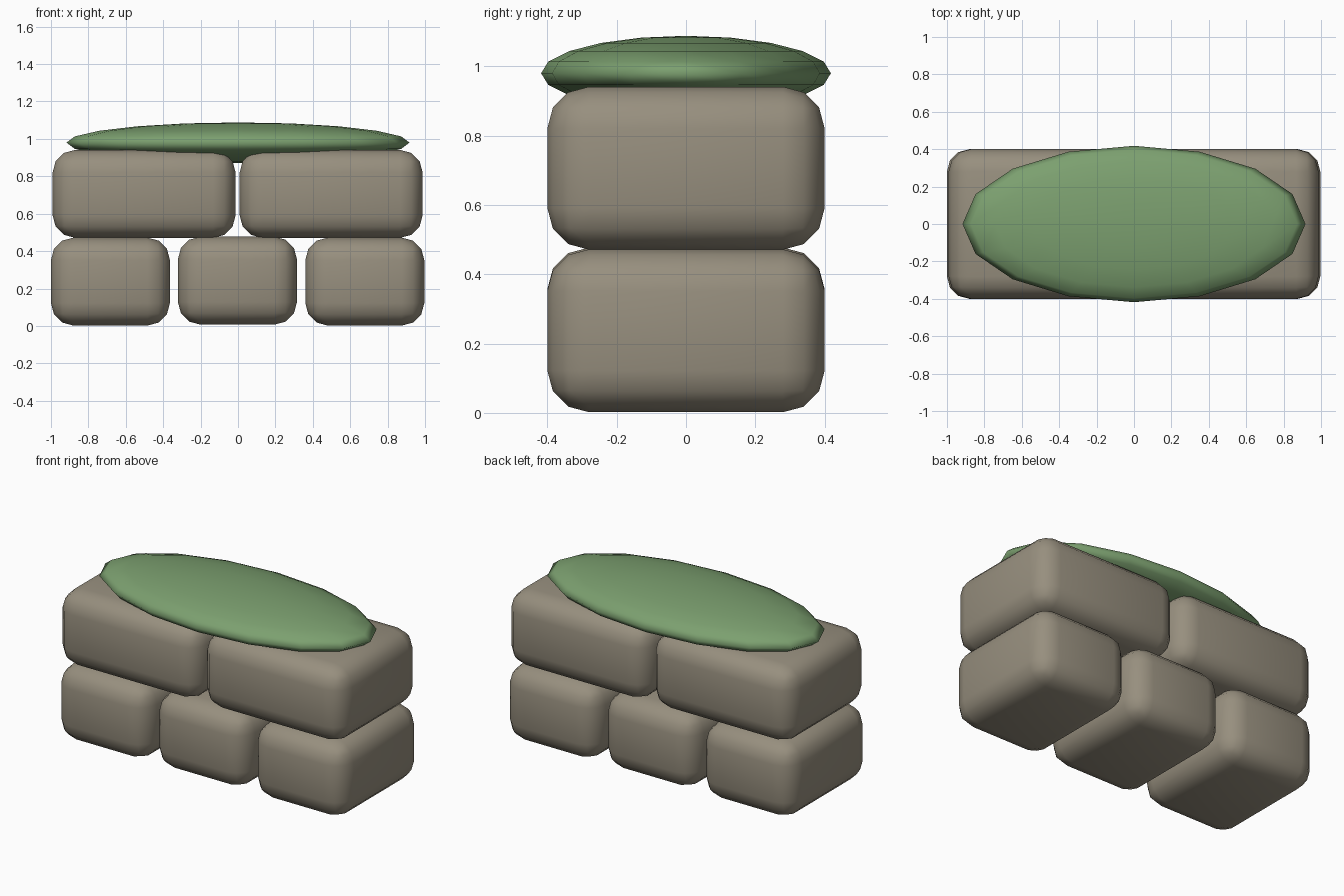
import bpy

if "Cube" in bpy.data.objects:
    bpy.data.objects.remove(bpy.data.objects["Cube"])


def material(name, rgb):
    m = bpy.data.materials.new(name)
    m.diffuse_color = (*rgb, 1)
    m.use_nodes = True
    m.node_tree.nodes["Principled BSDF"].inputs["Base Color"].default_value = m.diffuse_color
    return m


stone = material("stone", (0.31, 0.275, 0.21))
moss = material("moss_green", (0.2, 0.35, 0.16))


def finish(obj, name, mat):
    obj.name = name
    obj.data.materials.append(mat)
    bpy.ops.object.shade_smooth()


def block(name, x, z, width):
    # Rounded stone block, 0.8 deep and 0.47 tall
    bpy.ops.mesh.primitive_cube_add(size=1, location=(x, 0, z))
    obj = bpy.context.object
    obj.scale = (width, 0.8, 0.47)
    bpy.ops.object.transform_apply(location=False, rotation=False, scale=True)
    finish(obj, name, stone)
    bevel = obj.modifiers.new("rounded_edges", "BEVEL")
    bevel.width = 0.12
    bevel.segments = 3


# Lower course of three blocks, the middle one a touch higher
for i, (x, z) in enumerate([(-0.682, 0.237), (-0.003, 0.242), (0.678, 0.237)]):
    block(f"lower_block_{i + 1}", x, z, 0.636)

# Upper course of two longer blocks
for i, x in enumerate([-0.502, 0.498]):
    block(f"upper_block_{i + 1}", x, 0.706, 0.978)

# Flattened moss cap
bpy.ops.mesh.primitive_uv_sphere_add(segments=16, ring_count=10, radius=1,
                                     location=(0, 0, 0.98))
cap = bpy.context.object
cap.scale = (0.917, 0.418, 0.108)
bpy.ops.object.transform_apply(location=False, rotation=False, scale=True)
finish(cap, "moss_cap", moss)
